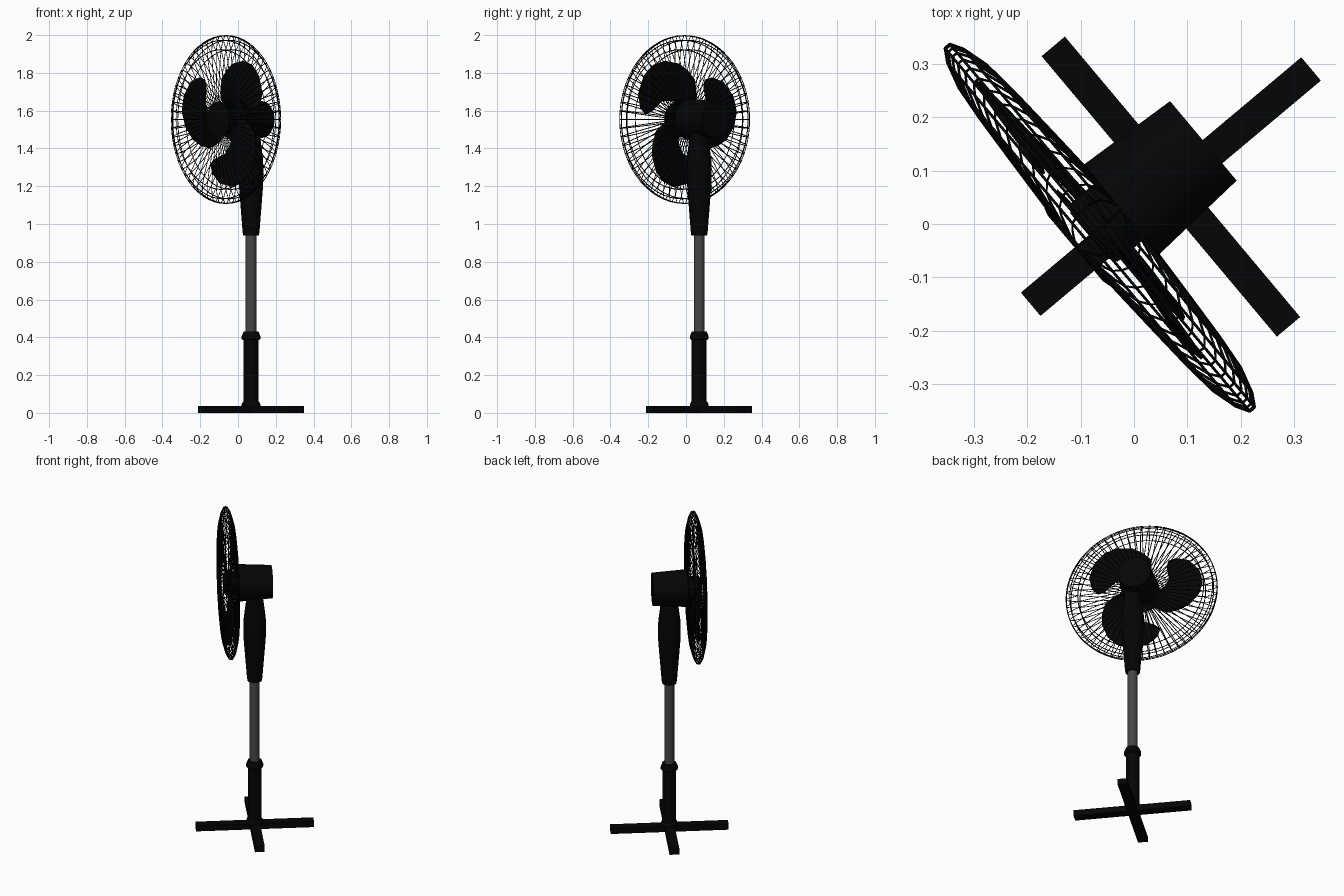
import bpy, bmesh
from math import sin, cos, pi, radians
from mathutils import Matrix

cube = bpy.data.objects.get("Cube")
if cube:
    bpy.data.objects.remove(cube, do_unlink=True)


def material(name, value):
    m = bpy.data.materials.new(name)
    m.use_nodes = True
    col = (value, value, value, 1)
    m.diffuse_color = col
    bsdf = next(n for n in m.node_tree.nodes if n.type == 'BSDF_PRINCIPLED')
    bsdf.inputs["Base Color"].default_value = col
    return m


black = material("black plastic", 0.0014)
steel = material("dark grey metal", 0.062)

TURN = Matrix.Rotation(radians(-50), 4, 'Z')
HEAD = Matrix.Translation((-0.064, -0.007, 1.553)) @ TURN   # fan faces local -y
STAND = Matrix.Translation((0.069, 0.07, 0)) @ TURN
AXIS = HEAD @ Matrix.Rotation(radians(90), 4, 'X')          # local z runs to the fan front


def activate(ob):
    bpy.ops.object.select_all(action='DESELECT')
    ob.select_set(True)
    bpy.context.view_layer.objects.active = ob


def finish(name, bm, mat, matrix, smooth=True):
    bmesh.ops.recalc_face_normals(bm, faces=bm.faces[:])
    me = bpy.data.meshes.new(name)
    bm.to_mesh(me)
    bm.free()
    ob = bpy.data.objects.new(name, me)
    bpy.context.collection.objects.link(ob)
    ob.matrix_world = matrix
    me.materials.append(mat)
    if smooth:
        activate(ob)
        bpy.ops.object.shade_smooth_by_angle(angle=radians(35))
    return ob


def lathe(name, profile, mat, matrix, sides=16):
    """Closed solid of revolution about local z from (radius, z) pairs."""
    bm = bmesh.new()
    rings = [[bm.verts.new((r * cos(2 * pi * i / sides), r * sin(2 * pi * i / sides), z))
              for i in range(sides)] for r, z in profile]
    for a, b in zip(rings, rings[1:]):
        for i in range(sides):
            j = (i + 1) % sides
            bm.faces.new((a[i], a[j], b[j], b[i]))
    bm.faces.new(rings[0])
    bm.faces.new(rings[-1])
    return finish(name, bm, mat, matrix)


def wires(name, paths, closed, radius):
    """Thin rods along the given paths, turned into one mesh."""
    cu = bpy.data.curves.new(name, 'CURVE')
    cu.dimensions = '3D'
    cu.bevel_depth = radius
    cu.bevel_resolution = 0
    for path in paths:
        sp = cu.splines.new('POLY')
        sp.points.add(len(path) - 1)
        for p, co in zip(sp.points, path):
            p.co = (*co, 1)
        sp.use_cyclic_u = closed
    ob = bpy.data.objects.new(name, cu)
    bpy.context.collection.objects.link(ob)
    ob.matrix_world = AXIS
    cu.materials.append(black)
    activate(ob)
    bpy.ops.object.convert(target='MESH')


# Crossed floor legs
for name, size in (("leg_side", (0.685, 0.057, 0.037)), ("leg_front_back", (0.057, 0.685, 0.036))):
    bm = bmesh.new()
    bmesh.ops.create_cube(bm, size=1)
    bmesh.ops.scale(bm, vec=size, verts=bm.verts[:])
    bmesh.ops.translate(bm, vec=(0, 0, size[2] / 2), verts=bm.verts[:])
    finish(name, bm, black, STAND, smooth=False)

# Stand, from the floor up
lathe("base_collar", [(0.05, 0.03), (0.05, 0.045), (0.042, 0.06)], black, STAND)
lathe("lower_tube", [(0.04, 0.03), (0.04, 0.4)], black, STAND)
lathe("height_collar", [(0.042, 0.385), (0.05, 0.392), (0.05, 0.405), (0.04, 0.43), (0.029, 0.43)],
      black, STAND)
lathe("pole", [(0.029, 0.4), (0.029, 0.96)], steel, STAND)
lathe("neck", [(0.042, 0.94), (0.045, 0.96), (0.064, 1.2), (0.066, 1.27), (0.064, 1.34),
               (0.049, 1.46), (0.047, 1.5)], black, STAND)

# Motor housing, blade hub and front cap
lathe("motor_housing", [(0.097, -0.253), (0.11, -0.048)], black, AXIS, 24)
lathe("blade_hub", [(0.07, -0.05), (0.07, 0.015), (0.055, 0.025)], black, AXIS, 24)
lathe("front_cap", [(0.095, 0.05), (0.095, 0.056), (0.08, 0.06)], black, AXIS, 24)

# Three swept blades: radius, trailing angle, leading angle
OUTLINE = [(0.06, -62, 0), (0.13, -58, 9), (0.18, -50, 28), (0.22, -44, 49), (0.26, -32, 54),
           (0.30, -21, 48), (0.34, -6, 36), (0.36, 6, 21)]
STEPS = 8
for k in range(3):
    bm = bmesh.new()
    rows = []
    for r, lo, hi in OUTLINE:
        row = []
        for s in range(STEPS + 1):
            deg = lo + (hi - lo) * s / STEPS
            a = radians(deg + 120 * k)
            row.append(bm.verts.new((-r * cos(a), r * sin(a), 0.014 * (deg - 5) / 40)))
        rows.append(row)
    for a, b in zip(rows, rows[1:]):
        for i in range(STEPS):
            bm.faces.new((a[i], a[i + 1], b[i + 1], b[i]))
    blade = finish("blade_%d" % (k + 1), bm, black, AXIS)
    mod = blade.modifiers.new("thickness", 'SOLIDIFY')
    mod.thickness = 0.005
    mod.offset = 0

# Wire cage: matching spokes and rings on both sides
CAGE = [(0.09, 0.053), (0.2, 0.047), (0.3, 0.041), (0.37, 0.034), (0.42, 0.02), (0.444, 0.006)]
SPOKES = 60


def spoke(i, side):
    a = 2 * pi * i / SPOKES
    return [(r * cos(a), r * sin(a), side * d) for r, d in CAGE]


def ring(r, d):
    return [(r * cos(2 * pi * i / SPOKES), r * sin(2 * pi * i / SPOKES), d) for i in range(SPOKES)]


for label, side in (("front", 1), ("back", -1)):
    wires(label + "_spokes", [spoke(i, side) for i in range(SPOKES)], False, 0.0024)
    wires(label + "_rings", [ring(r, side * d) for r, d in (CAGE[0], *CAGE[3:])], True, 0.0026)
# Short rods joining the two halves at the rim
wires("rim_links", [[spoke(i, -1)[-1], spoke(i, 1)[-1]] for i in range(SPOKES)], False, 0.0024)
